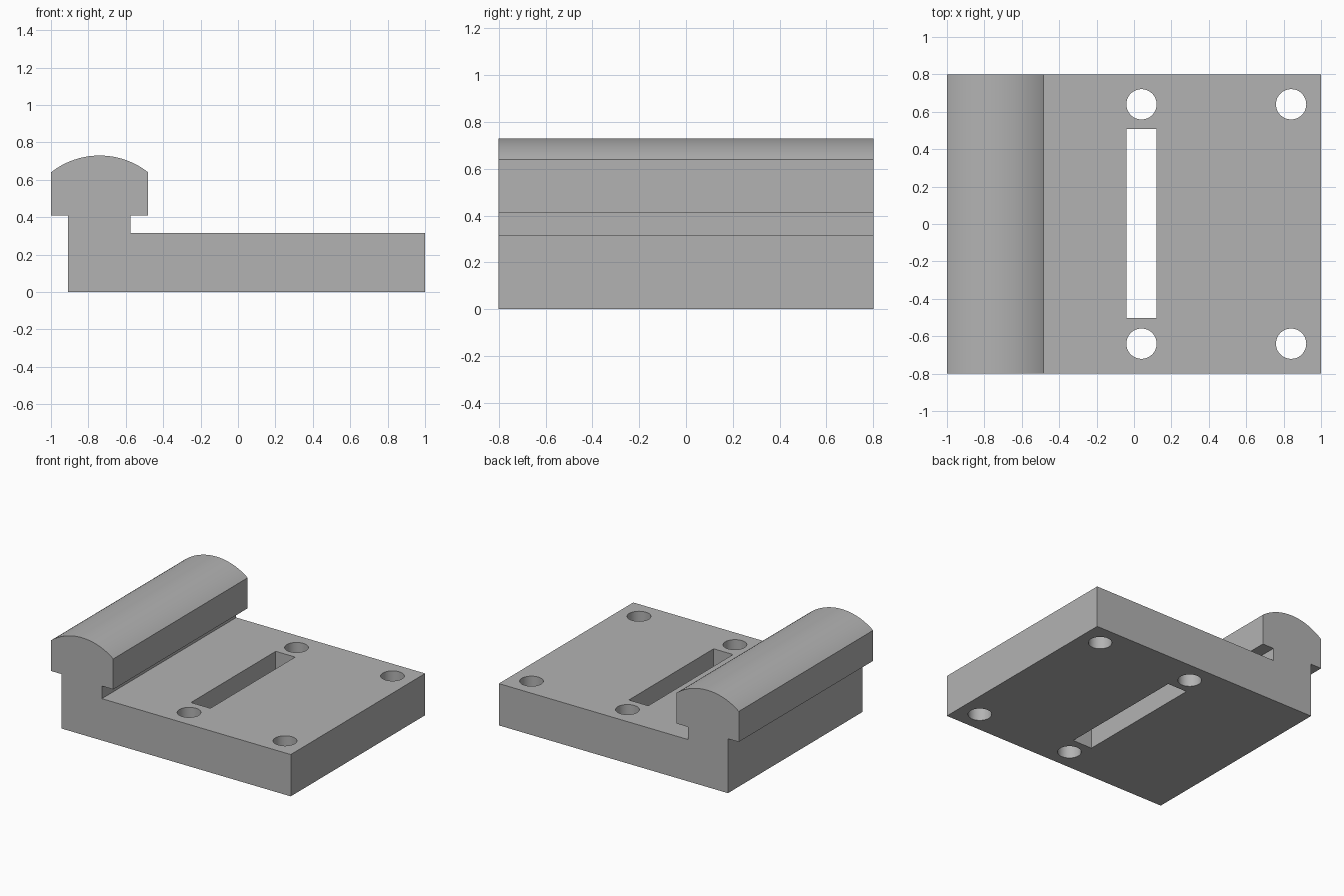
import bpy, bmesh, math

cube = bpy.data.objects.get("Cube")
if cube:
    bpy.data.objects.remove(cube, do_unlink=True)

GREY = (0.45, 0.45, 0.45, 1.0)
DEPTH = 0.8          # half length along y
RAIL_X, RAIL_HALF = -0.74, 0.26
CROWN_LOW, CROWN_TOP = 0.64, 0.73

mat = bpy.data.materials.new("plain grey")
mat.use_nodes = True
mat.diffuse_color = GREY
mat.node_tree.nodes["Principled BSDF"].inputs["Base Color"].default_value = GREY


def crown_arc(steps=32):
    """Rounded rail top, from its +x edge to its -x edge."""
    sag = CROWN_TOP - CROWN_LOW
    radius = (RAIL_HALF ** 2 + sag ** 2) / (2 * sag)
    half = math.asin(RAIL_HALF / radius)
    angles = [half - 2 * half * i / steps for i in range(steps + 1)]
    return [(RAIL_X + radius * math.sin(a),
             CROWN_TOP - radius + radius * math.cos(a)) for a in angles]


def new_object(name, bm):
    bmesh.ops.recalc_face_normals(bm, faces=bm.faces)
    mesh = bpy.data.meshes.new(name)
    bm.to_mesh(mesh)
    bm.free()
    mesh.materials.append(mat)
    obj = bpy.data.objects.new(name, mesh)
    bpy.context.collection.objects.link(obj)
    return obj


# Base plate and mushroom-shaped rail as one extruded profile
profile = [(-0.91, 0), (1, 0), (1, 0.315), (-0.575, 0.315), (-0.575, 0.41),
           (-0.48, 0.41), *crown_arc(), (-1, 0.41), (-0.91, 0.41)]
bm = bmesh.new()
face = bm.faces.new([bm.verts.new((x, -DEPTH, z)) for x, z in profile])
ext = bmesh.ops.extrude_face_region(bm, geom=[face])
verts = [g for g in ext["geom"] if isinstance(g, bmesh.types.BMVert)]
bmesh.ops.translate(bm, verts=verts, vec=(0, 2 * DEPTH, 0))
plate = new_object("railed_base_plate", bm)

# Cutters: four corner holes and the long slot
cutters = []
for x in (0.04, 0.84):
    for y in (-0.64, 0.64):
        bm = bmesh.new()
        bmesh.ops.create_cone(bm, cap_ends=True, segments=48,
                              radius1=0.081, radius2=0.081, depth=1)
        bmesh.ops.translate(bm, verts=bm.verts, vec=(x, y, 0.2))
        cutters.append(new_object("hole_cutter", bm))
bm = bmesh.new()
bmesh.ops.create_cube(bm, size=1)
bmesh.ops.scale(bm, verts=bm.verts, vec=(0.162, 1.01, 1))
bmesh.ops.translate(bm, verts=bm.verts, vec=(0.04, 0.003, 0.2))
cutters.append(new_object("slot_cutter", bm))

# Cut the openings, then drop the cutters
bpy.context.view_layer.objects.active = plate
plate.select_set(True)
for cutter in cutters:
    mod = plate.modifiers.new("cut", "BOOLEAN")
    mod.operation = "DIFFERENCE"
    mod.solver = "EXACT"
    mod.object = cutter
    bpy.ops.object.modifier_apply(modifier=mod.name)
    bpy.data.objects.remove(cutter, do_unlink=True)

bpy.ops.object.shade_smooth_by_angle(angle=math.radians(25))
